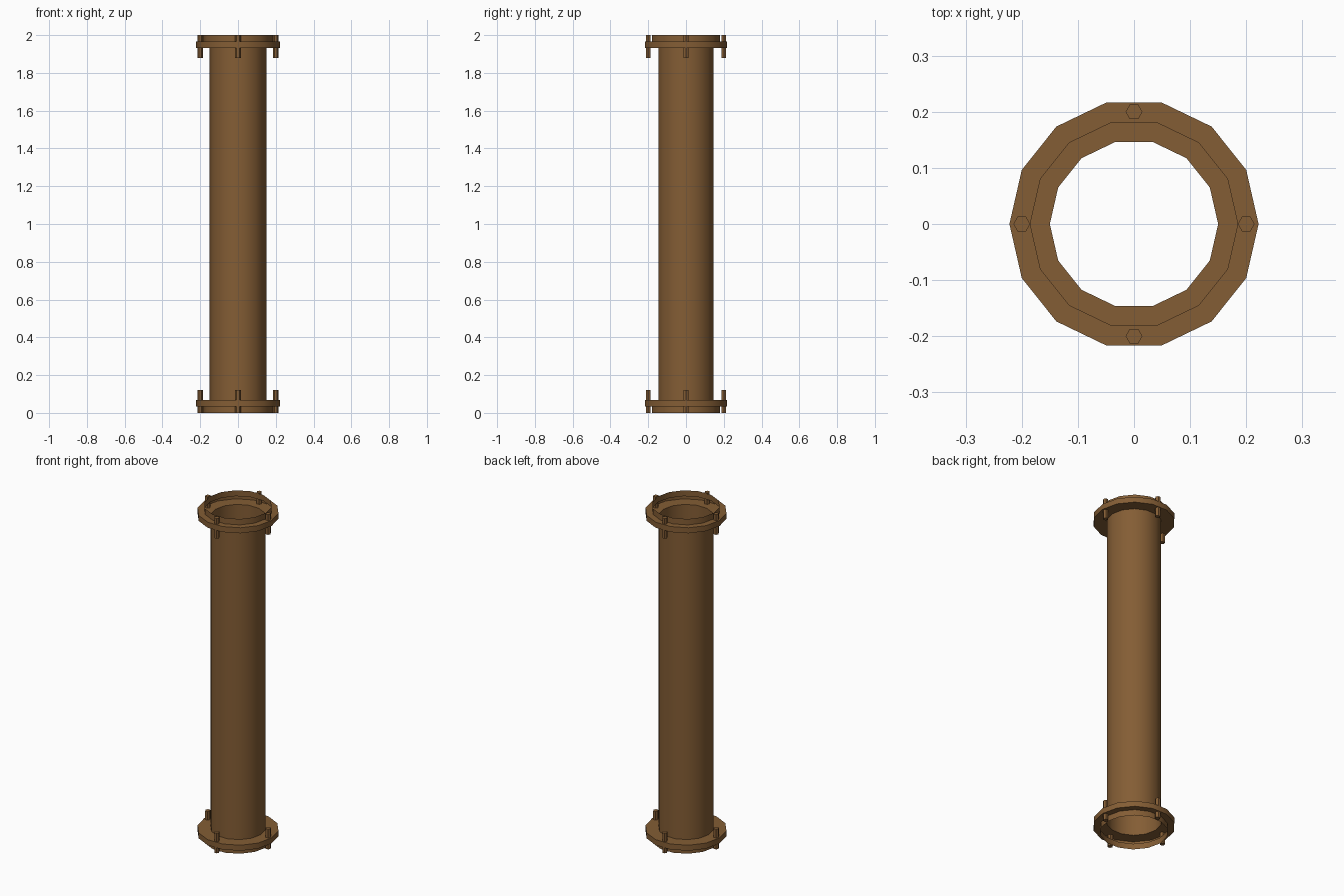
import bpy
import bmesh
import math
from mathutils import Matrix

if "Cube" in bpy.data.objects:
    bpy.data.objects.remove(bpy.data.objects["Cube"])

SIDES = 14

rust = bpy.data.materials.new("rusty_brown")
rust.diffuse_color = (0.23, 0.11, 0.035, 1)
rust.use_nodes = True
rust.node_tree.nodes["Principled BSDF"].inputs["Base Color"].default_value = rust.diffuse_color


def finish(name, bm):
    mesh = bpy.data.meshes.new(name)
    bm.to_mesh(mesh)
    bm.free()
    mesh.materials.append(rust)
    obj = bpy.data.objects.new(name, mesh)
    bpy.context.collection.objects.link(obj)
    bpy.ops.object.select_all(action='DESELECT')
    obj.select_set(True)
    bpy.context.view_layer.objects.active = obj
    bpy.ops.object.shade_smooth_by_angle(angle=math.radians(30))
    return obj


# Pipe skin: open lip, flange, straight tube, then the same mirrored at the top
end = [(0.185, 0.0), (0.185, 0.035), (0.222, 0.035), (0.222, 0.068), (0.15, 0.068)]
profile = end + [(r, 2.0 - z) for r, z in reversed(end)]

bm = bmesh.new()
rings = []
for r, z in profile:
    rings.append([bm.verts.new((r * math.cos(2 * math.pi * i / SIDES),
                                r * math.sin(2 * math.pi * i / SIDES), z))
                  for i in range(SIDES)])
for low, high in zip(rings, rings[1:]):
    for i in range(SIDES):
        j = (i + 1) % SIDES
        bm.faces.new((low[i], low[j], high[j], high[i]))
finish("flanged_pipe", bm)

# Four hexagonal bolts through each flange
for end_name, z in (("bottom", 0.06), ("top", 1.94)):
    for k in range(4):
        a = k * math.pi / 2
        bm = bmesh.new()
        bmesh.ops.create_cone(bm, cap_ends=True, segments=6,
                              radius1=0.015, radius2=0.015, depth=0.12)
        # hexagon points face along x
        bmesh.ops.rotate(bm, verts=bm.verts, cent=(0, 0, 0),
                         matrix=Matrix.Rotation(math.pi / 2, 3, 'Z'))
        bmesh.ops.translate(bm, verts=bm.verts,
                            vec=(0.2 * math.cos(a), 0.2 * math.sin(a), z))
        finish(f"{end_name}_bolt_{k + 1}", bm)
